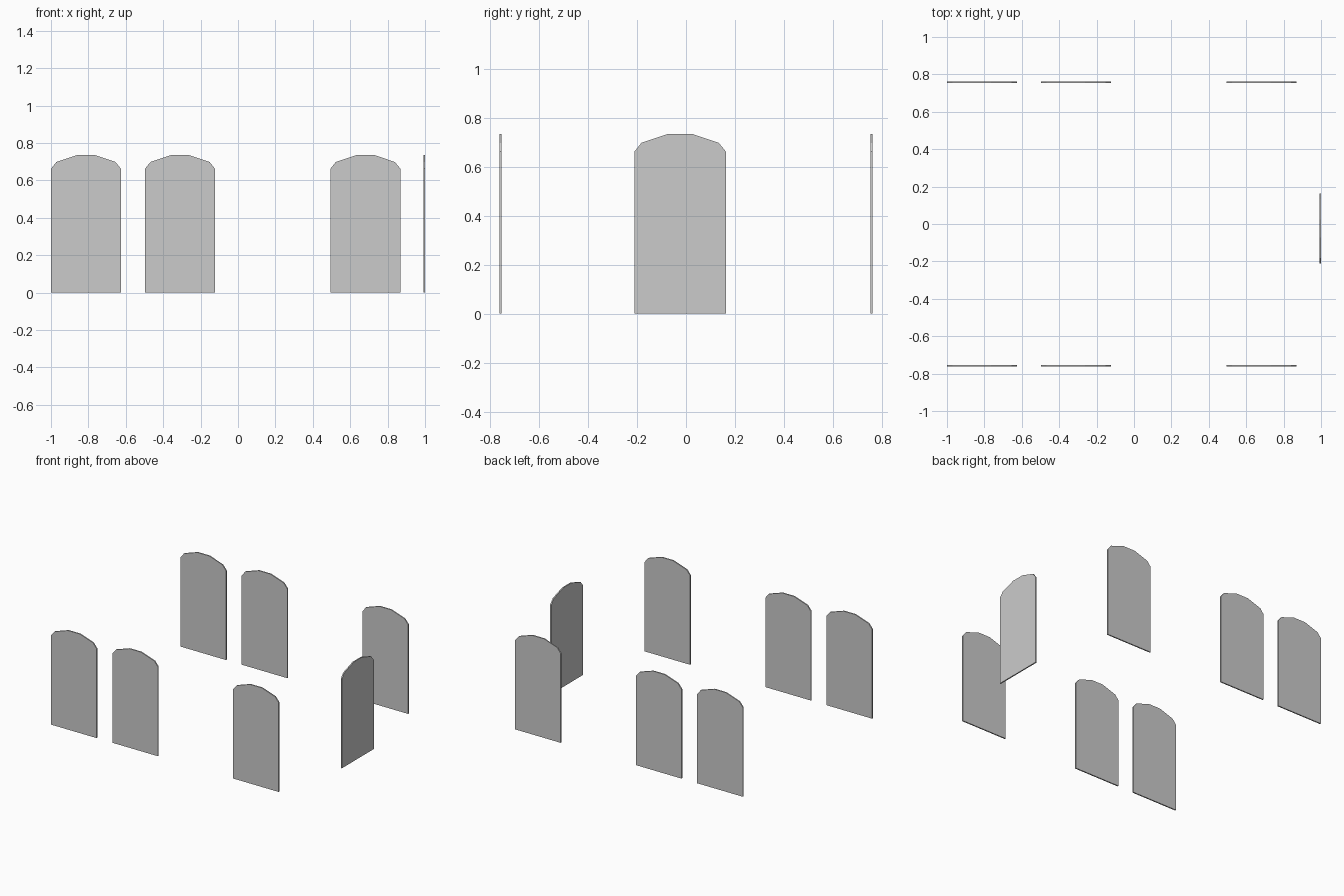
import bpy, bmesh
from math import pi

if "Cube" in bpy.data.objects:
    bpy.data.objects.remove(bpy.data.objects["Cube"])

THICK = 0.009
# right half of the arched outline (offset from centre, height)
HALF = [(0.187, 0.0), (0.187, 0.662), (0.158, 0.698), (0.048, 0.735)]
OUTLINE = HALF + [(-x, z) for x, z in reversed(HALF)]


def arched_panel(name, x, y, turn=0.0):
    """Thin upright slab with a faceted arched top."""
    bm = bmesh.new()
    face = bm.faces.new([bm.verts.new((px, -THICK / 2, pz)) for px, pz in OUTLINE])
    ext = bmesh.ops.extrude_face_region(bm, geom=[face], use_keep_orig=True)
    moved = [v for v in ext["geom"] if isinstance(v, bmesh.types.BMVert)]
    bmesh.ops.translate(bm, verts=moved, vec=(0, THICK, 0))
    bmesh.ops.recalc_face_normals(bm, faces=bm.faces[:])
    mesh = bpy.data.meshes.new(name)
    bm.to_mesh(mesh)
    bm.free()
    obj = bpy.data.objects.new(name, mesh)
    obj.location = (x, y, 0)
    obj.rotation_euler.z = turn
    bpy.context.collection.objects.link(obj)
    return obj


# three panels along each long side
for side, y in (("front", -0.758), ("back", 0.758)):
    for i, x in enumerate((-0.813, -0.31, 0.681), 1):
        arched_panel(f"{side}_window_panel_{i}", x, y)

# single panel across the right end
arched_panel("end_window_panel", 1.0 - THICK / 2, -0.024, pi / 2)
